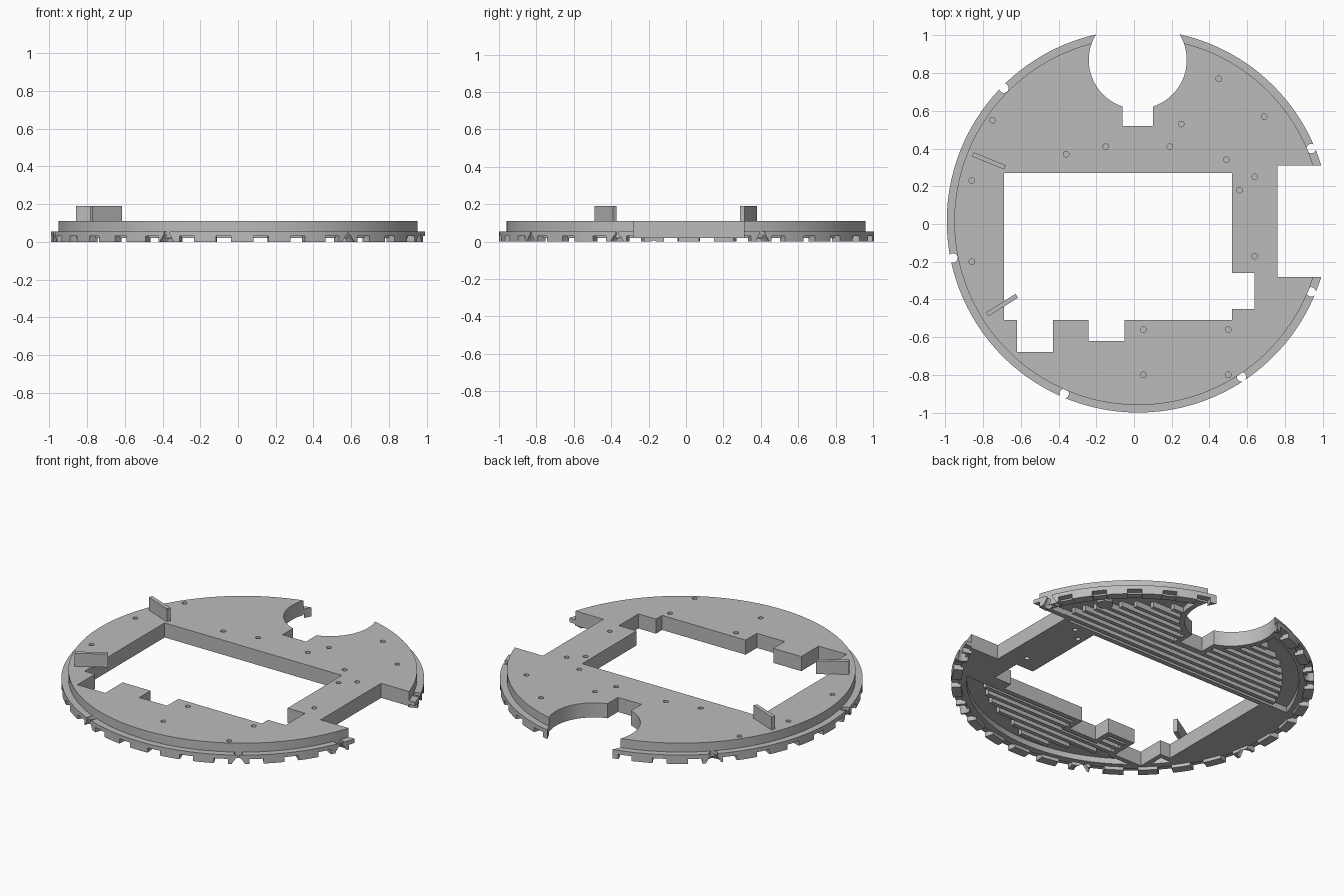
import bpy, bmesh, math
from mathutils import Matrix

cube = bpy.data.objects.get("Cube")
if cube:
    bpy.data.objects.remove(cube, do_unlink=True)

CX, CY = 0.022, 0.015
R_RIM, R_PLATE = 1.015, 0.975
Z_BASE, Z_CEIL, Z_RIM, Z_TOP = 0.02, 0.055, 0.055, 0.11

grey = bpy.data.materials.new("plain grey")
grey.use_nodes = True
grey.diffuse_color = (0.5, 0.5, 0.5, 1)
grey.node_tree.nodes["Principled BSDF"].inputs["Base Color"].default_value = (0.5, 0.5, 0.5, 1)


def finish(name, bm):
    bmesh.ops.recalc_face_normals(bm, faces=bm.faces)
    mesh = bpy.data.meshes.new(name)
    bm.to_mesh(mesh)
    bm.free()
    mesh.materials.append(grey)
    obj = bpy.data.objects.new(name, mesh)
    bpy.context.collection.objects.link(obj)
    return obj


def add_prism(bm, pts, z0, z1):
    face = bm.faces.new([bm.verts.new((x, y, z0)) for x, y in pts])
    new = bmesh.ops.extrude_face_region(bm, geom=[face])["geom"]
    for v in new:
        if isinstance(v, bmesh.types.BMVert):
            v.co.z = z1


def prisms(name, outlines, z0, z1):
    bm = bmesh.new()
    for pts in outlines:
        add_prism(bm, pts, z0, z1)
    return finish(name, bm)


def circle(x, y, r, n=24, start=0.0, sweep=2 * math.pi):
    steps = n if sweep > 6.28 else n + 1
    return [(x + r * math.cos(start + sweep * i / n),
             y + r * math.sin(start + sweep * i / n)) for i in range(steps)]


def rect(x0, x1, y0, y1):
    return [(x0, y0), (x1, y0), (x1, y1), (x0, y1)]


def turned_rect(x, y, length, width, angle):
    c, s = math.cos(angle), math.sin(angle)
    return [(x + u * c - v * s, y + u * s + v * c)
            for u, v in rect(-length / 2, length / 2, -width / 2, width / 2)]


def cut(obj, cutters):
    for c in cutters:
        mod = obj.modifiers.new("cut", 'BOOLEAN')
        mod.operation, mod.solver, mod.object = 'DIFFERENCE', 'EXACT', c
        bpy.context.view_layer.objects.active = obj
        bpy.ops.object.modifier_apply(modifier=mod.name)


def drop(objs):
    for o in objs:
        bpy.data.objects.remove(o, do_unlink=True)


def keyhole(grow):
    """Outline of the rear round notch with its narrow slot."""
    r, half = 0.26 + grow, 0.08 + grow
    a = math.asin(half / r)
    arc = circle(0.02, 0.87, r, 48, -math.pi / 2 + a, 2 * math.pi - 2 * a)
    return arc + [(0.02 - half, 0.52 - grow), (0.02 + half, 0.52 - grow)]


# Cutters for the large openings
window = [(-.69, .27), (-.69, -.51), (-.62, -.51), (-.62, -.68), (-.43, -.68), (-.43, -.51),
          (-.24, -.51), (-.24, -.62), (-.05, -.62), (-.05, -.51), (.52, -.51), (.52, -.45),
          (.64, -.45), (.64, -.26), (.52, -.26), (.52, .27)]
openings = [prisms("window_cutter", [window], -1, 1),
            prisms("side_cutter", [rect(0.76, 1.3, -0.28, 0.31)], -1, 1),
            prisms("notch_cutter", [keyhole(0)], -1, 1)]

# Small round notches in the rim, flared underneath
clip_spots = [(-.69, .72), (-.96, -.18), (-.37, -.9), (.57, -.81), (.94, -.36), (.94, .4)]
clips = prisms("clip_cutter", [circle(x, y, 0.025) for x, y in clip_spots], -1, 1)
bm = bmesh.new()
for x, y in clip_spots:
    bmesh.ops.create_cone(bm, cap_ends=True, segments=24, radius1=0.045, radius2=0.02,
                          depth=0.05, matrix=Matrix.Translation((x, y, 0.024)))
flares = finish("flare_cutter", bm)

# Shallow screw holes
screws = [(.45, .77), (.69, .57), (.25, .53), (.19, .41), (-.15, .41), (-.36, .37), (.49, .34),
          (.64, .25), (.56, .18), (.64, -.17), (.05, -.56), (.5, -.56), (.05, -.8), (.5, -.8),
          (-.75, .55), (-.86, .23), (-.86, -.2)]
screw_top = prisms("screw_cutter", [circle(x, y, 0.015, 16) for x, y in screws], 0.085, 0.2)
bar = [p for p in screws if p[0] > 0.5 and abs(p[1]) < 0.3]
screw_low = prisms("low_screw_cutter", [circle(x, y, 0.015, 16) for x, y in bar], -0.1, 0.04)

# Underside pockets, keeping a wall beside each opening
a = math.asin((0.30 - CY) / 0.93)
b = math.asin((0.54 + CY) / 0.93)
pockets = [prisms("rear_pocket", [circle(CX, CY, 0.93, 64, a, math.pi - 2 * a)], -0.1, Z_CEIL),
           prisms("front_pocket", [circle(CX, CY, 0.93, 64, math.pi + b, math.pi - 2 * b)], -0.1, Z_CEIL)]
walls = [prisms("notch_wall", [keyhole(0.03)], -1, 1),
         prisms("window_wall", [rect(-.65, -.40, -.71, 0), rect(-.27, -.02, -.65, 0)], -1, 1),
         prisms("side_wall", [rect(0.73, 1.3, -0.31, 0.34)], -1, 1)]
for p in pockets:
    cut(p, walls)

# Main plate
plate = prisms("main_plate", [circle(CX, CY, R_PLATE, 160)], Z_BASE, Z_TOP)
cut(plate, openings + pockets + [screw_top, screw_low])

# Outer rim with square teeth
bm = bmesh.new()
inner, outer = circle(CX, CY, 0.96, 160), circle(CX, CY, R_RIM, 160)
loops = [[bm.verts.new((x, y, z)) for x, y in pts]
         for pts, z in ((inner, 0), (outer, 0), (outer, Z_RIM), (inner, Z_RIM))]
for k in range(4):
    lo, hi = loops[k], loops[(k + 1) % 4]
    for i in range(160):
        j = (i + 1) % 160
        bm.faces.new((lo[i], lo[j], hi[j], hi[i]))
rim = finish("toothed_rim", bm)
gaps = []
for i in range(32):
    t = (i + 0.5) * math.pi / 16
    gaps.append(turned_rect(CX + math.cos(t), CY + math.sin(t), 0.2, 0.08, t))
gap_cutter = prisms("gap_cutter", gaps, -0.1, 0.03)
cut(rim, [gap_cutter, clips, flares] + openings[1:])

# Parallel ribs under the plate
rows = []
for y0, count, step in ((0.33, 10, 0.055), (-0.57, 6, -0.055)):
    for i in range(count):
        y = y0 + i * step
        half = math.sqrt(max(0.83 ** 2 - (y - CY) ** 2, 0.01))
        rows.append(rect(CX - half, CX + half, y - 0.013, y + 0.013))
ribs = prisms("underside_ribs", rows, 0.021, Z_CEIL + 0.01)
cut(ribs, walls)

# Round screw boss
boss = prisms("screw_boss", [circle(0.69, 0.57, 0.045)], 0.021, Z_CEIL + 0.01)

# Two upright tabs
prisms("rear_tab", [turned_rect(-0.77, 0.335, 0.185, 0.024, math.radians(-22))], Z_TOP - 0.002, 0.19)
prisms("front_tab", [turned_rect(-0.70, -0.43, 0.185, 0.024, math.radians(32))], Z_TOP - 0.002, 0.19)

drop(openings + pockets + walls + [clips, flares, screw_top, screw_low, gap_cutter])

# Smooth the round walls while keeping edges sharp
bpy.ops.object.select_all(action='DESELECT')
for o in (plate, rim, boss):
    o.select_set(True)
bpy.context.view_layer.objects.active = plate
bpy.ops.object.shade_smooth_by_angle(angle=math.radians(25))
